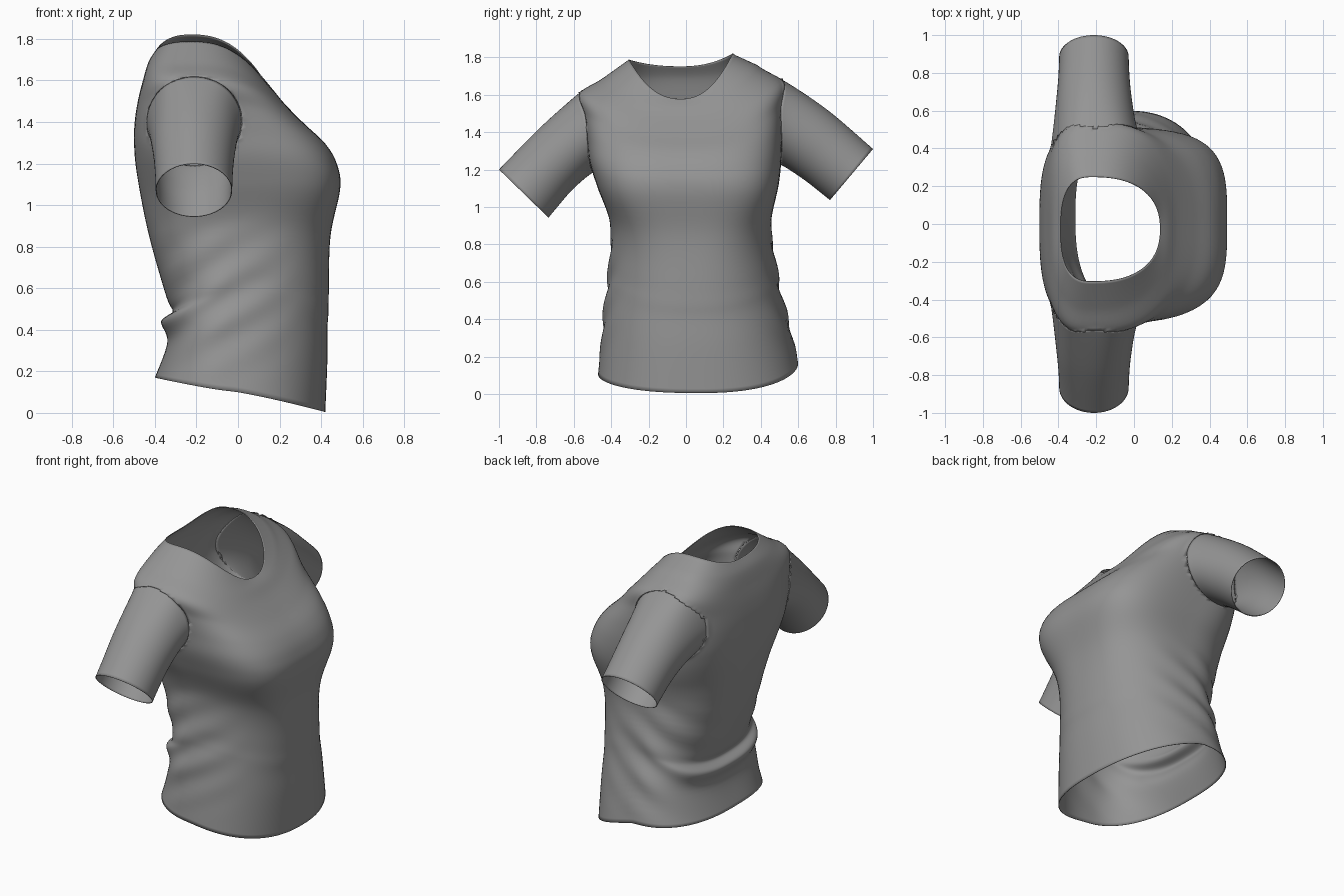
import bpy, bmesh, math
from mathutils import Vector
from mathutils.bvhtree import BVHTree

if "Cube" in bpy.data.objects:
    bpy.data.objects.remove(bpy.data.objects["Cube"])

fabric = bpy.data.materials.new("grey_fabric")
fabric.diffuse_color = (0.3, 0.3, 0.3, 1)
fabric.use_nodes = True
fabric.node_tree.nodes["Principled BSDF"].inputs["Base Color"].default_value = fabric.diffuse_color


def catmull(rows, steps):
    """Smoothly resample a list of equal-length rows."""
    out = []
    for i in range(len(rows) - 1):
        p = [rows[max(0, min(len(rows) - 1, i + k))] for k in (-1, 0, 1, 2)]
        for s in range(steps):
            t = s / steps
            out.append([0.5 * (2 * b + (c - a) * t + (2 * a - 5 * b + 4 * c - d) * t * t
                               + (3 * b - a - 3 * c + d) * t ** 3)
                        for a, b, c, d in zip(*p)])
    return out + [list(rows[-1])]


def clamp(v):
    return max(0, min(1, v))


def quads(rows, n):
    return [(i * n + j, i * n + (j + 1) % n, (i + 1) * n + (j + 1) % n, (i + 1) * n + j)
            for i in range(rows - 1) for j in range(n)]


def loft(name, rings, flip=False, edit=None):
    """Skin closed rings into an open tube; edit(bm) may cut it."""
    bm = bmesh.new()
    vs = [bm.verts.new(p) for r in rings for p in r]
    for q in quads(len(rings), len(rings[0])):
        bm.faces.new([vs[k] for k in (q[::-1] if flip else q)])
    if edit:
        edit(bm)
    me = bpy.data.meshes.new(name)
    bm.to_mesh(me)
    bm.free()
    me.materials.append(fabric)
    ob = bpy.data.objects.new(name, me)
    bpy.context.collection.objects.link(ob)
    for o in bpy.context.selected_objects:
        o.select_set(False)
    ob.select_set(True)
    bpy.context.view_layer.objects.active = ob
    bpy.ops.object.shade_smooth_by_angle(angle=math.radians(60))
    m = ob.modifiers.new("cloth_thickness", 'SOLIDIFY')
    m.thickness, m.offset = 0.004, -1


# Body rings: front x, z | back x, z | one side y, z | other side y
BODY = [
    (.42, .005, -.40, .17, -.47, .105, .60),
    (.43, .25, -.34, .34, -.445, .37, .545),
    (.43, .40, -.37, .44, -.43, .52, .51),
    (.435, .48, -.315, .485, -.42, .60, .495),
    (.437, .58, -.345, .56, -.41, .70, .48),
    (.445, .85, -.43, .86, -.405, .91, .455),
    (.492, 1.08, -.485, 1.14, -.475, 1.11, .495),
    (.475, 1.2, -.50, 1.29, -.515, 1.24, .51),
    (.42, 1.295, -.497, 1.40, -.53, 1.36, .515),
    (.325, 1.385, -.482, 1.50, -.55, 1.48, .52),
    (.235, 1.475, -.46, 1.59, -.575, 1.60, .53),
    (.18, 1.54, -.43, 1.69, -.45, 1.685, .40),
    (.14, 1.578, -.39, 1.752, -.305, 1.788, .25),
]
SEG = 112
body = []
for xf, zf, xb, zb, yl, zl, yr in catmull(BODY, 7):
    # the far side hangs a little higher at hem and shoulder
    zr = zl + min(.06, .1 * (zl / .9 - 1) ** 2) - .027 * clamp((zl - 1.7) / .08)
    xs = -.04 - .18 * clamp((zf - 1) / .5)                 # widest line moves back
    nf = 2.35 + 1.2 * math.exp(-((zf - 1.08) / .25) ** 2)  # squarer at the bust
    nb = 2.5 + .9 * math.exp(-((zb - 1.45) / .25) ** 2)    # squarer shoulder blades
    drape = clamp((zf - .2) / .6)
    ring = []
    for j in range(SEG):
        a = math.tau * j / SEG
        c, s = math.cos(a), math.sin(a)
        n = nf if c > 0 else nb
        r = (abs(c) ** n + abs(s) ** n) ** (-1 / n)
        u, v = c * r, s * r
        x = xs + u * ((xf - xs) if c > 0 else (xs - xb))
        y = (yl + yr) / 2 + v * (yr - yl) / 2
        z0, zs = (zf if c > 0 else zb), (zr if s > 0 else zl)
        w = drape * abs(v) ** 2.3 + (1 - drape) * (1 - abs(u) ** 1.2)
        z = z0 + (zs - z0) * w
        # diagonal drape folds gathered at the back of the waist
        win = max(0, 1 - ((z - .55) / .4) ** 2) * clamp((.3 - x) / .4) * v * v
        d = .010 * win * math.sin(30 * (z - .8 * x) + 1.5 * math.sin(5 * x))
        ring.append(Vector((x + d * c, y + d * s, z)))
    body.append(ring)

# Armhole ellipse for each side: centre height and half height
ARM_X, ARM_W = -.21, .23
ARMHOLE = {-1: (1.403, .217), 1: (1.457, .23)}


def cut_armholes(bm):
    def radius(v):
        zc, h = ARMHOLE[1 if v.co.y > 0 else -1]
        return 9 if abs(v.co.y) < .33 else math.hypot((v.co.x - ARM_X) / ARM_W,
                                                      (v.co.z - zc) / h)
    inside = [f for f in bm.faces if all(radius(v) < 1 for v in f.verts)]
    bmesh.ops.delete(bm, geom=inside, context='FACES')
    for v in bm.verts:                                     # clean the cut edge
        r = radius(v)
        if v.is_boundary and r < 1:
            zc = ARMHOLE[1 if v.co.y > 0 else -1][0]
            v.co.x = ARM_X + (v.co.x - ARM_X) / r
            v.co.z = zc + (v.co.z - zc) / r


surface = BVHTree.FromPolygons([p for r in body for p in r], quads(len(body), SEG))
loft("shirt_body", body, edit=cut_armholes)

# Sleeve rings: top y, z | bottom y, z, from the armhole seam to the cuff
SLEEVES = {
    "sleeve_left": [
        (-.57, 1.62, -.525, 1.186), (-.785, 1.42, -.625, 1.075), (-1.0, 1.20, -.735, .943)],
    "sleeve_right": [
        (.53, 1.687, .525, 1.227), (.765, 1.513, .64, 1.14), (1.0, 1.31, .77, 1.037)],
}
for name, rows in SLEEVES.items():
    side = 1 if rows[0][0] > 0 else -1
    rings, shift = [], []
    for i, (ty, tz, by, bz) in enumerate(catmull(rows, 10)):
        t = i / 20                                         # 0 at the seam, 1 at the cuff
        w = .184 + .046 * (1 - t) ** 2
        mid = Vector((-.212, (ty + by) / 2, (tz + bz) / 2))
        up = Vector((0, (ty - by) / 2, (tz - bz) / 2))
        ring = [mid + up * math.sin(a) + Vector((w * math.cos(a), 0, 0))
                for a in (math.tau * j / 64 for j in range(64))]
        if i == 0:                                         # sew the seam to the body
            for p in ring:
                hit = surface.ray_cast(Vector((p.x, side * 2, p.z)), Vector((0, -side, 0)))[0]
                shift.append(hit.y - p.y if hit and abs(hit.y) > .36 else 0)
        for p, dy in zip(ring, shift):
            p.y += dy * max(0, 1 - 1.6 * t) ** 2
        rings.append(ring)
    loft(name, rings, flip=side > 0)
